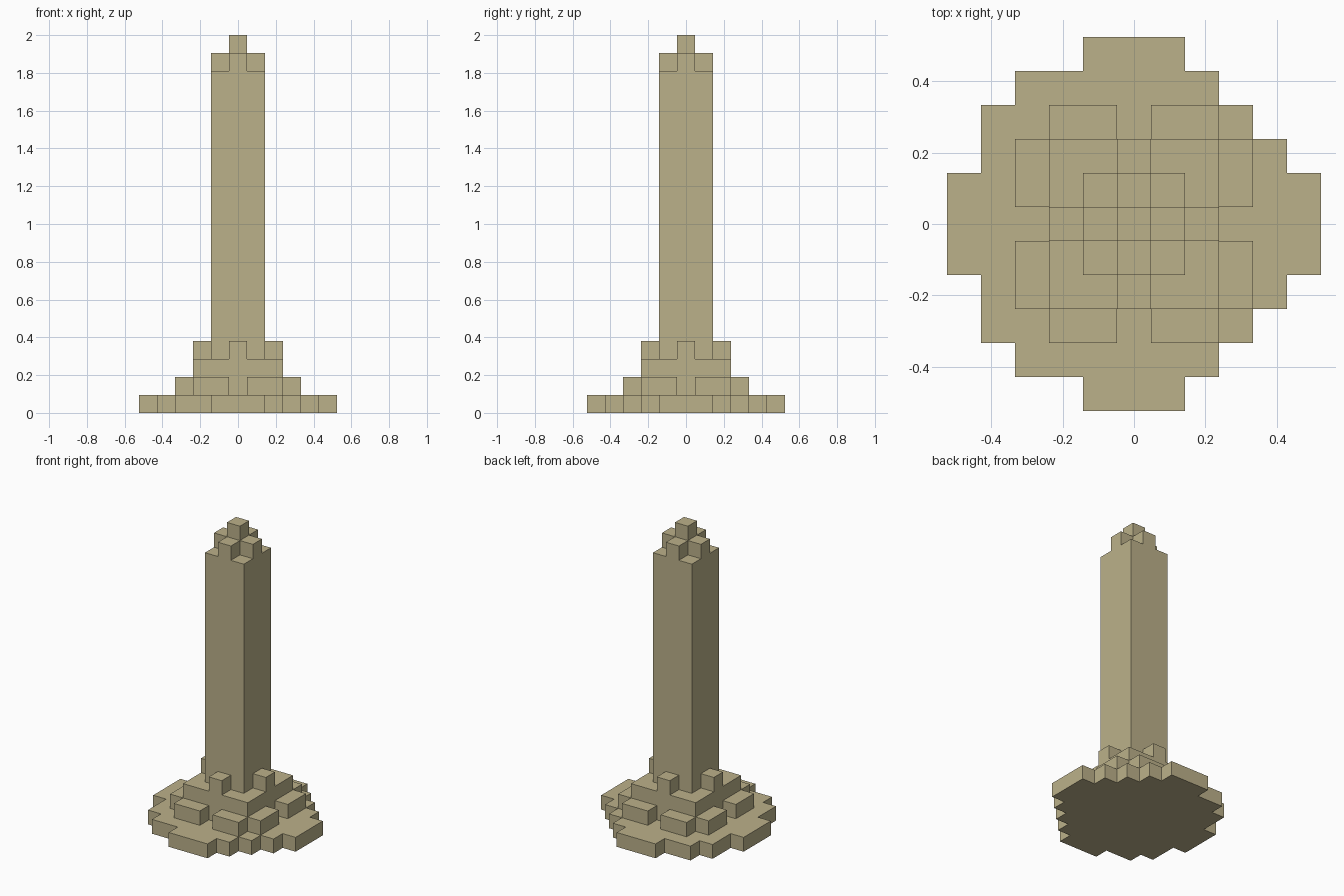
import bpy
import bmesh

cube = bpy.data.objects.get("Cube")
if cube:
    bpy.data.objects.remove(cube, do_unlink=True)

U = 2 / 21  # one block

stone = bpy.data.materials.new("sandstone")
stone.use_nodes = True
colour = (0.50, 0.44, 0.255, 1)
stone.diffuse_color = colour
stone.node_tree.nodes["Principled BSDF"].inputs["Base Color"].default_value = colour


def prism(name, outline, bottom, top):
    """Extrude a flat outline, measured in blocks, between two heights."""
    bm = bmesh.new()
    face = bm.faces.new([bm.verts.new((x * U, y * U, bottom * U)) for x, y in outline])
    raised = bmesh.ops.extrude_face_region(bm, geom=[face], use_keep_orig=True)["geom"]
    bmesh.ops.translate(bm, vec=(0, 0, (top - bottom) * U),
                        verts=[v for v in raised if isinstance(v, bmesh.types.BMVert)])
    bmesh.ops.dissolve_limit(bm, angle_limit=0.01, verts=bm.verts[:], edges=bm.edges[:])
    bmesh.ops.recalc_face_normals(bm, faces=bm.faces[:])
    mesh = bpy.data.meshes.new(name)
    bm.to_mesh(mesh)
    bm.free()
    mesh.materials.append(stone)
    obj = bpy.data.objects.new(name, mesh)
    bpy.context.collection.objects.link(obj)
    return obj


def block(name, x, y, width, depth, bottom, top):
    w, d = width / 2, depth / 2
    return prism(name, [(x - w, y - d), (x + w, y - d), (x + w, y + d), (x - w, y + d)],
                 bottom, top)


# Stepped round base: (outer y, left x, right x) of each band up to the middle one
bands = [(5.5, -1.5, 1.5), (4.5, -3.5, 2.5), (3.5, -4.5, 3.5),
         (2.5, -4.5, 4.5), (1.5, -5.5, 5.5)]
right, left = [], []
for i, (y, x0, x1) in enumerate(bands):
    inner = bands[i + 1][0] if i + 1 < len(bands) else 0
    right += [(x1, -y), (x1, -inner)]
    left += [(x0, -y), (x0, -inner)]
right += [(x, -y) for x, y in reversed(right[:-1])]
left += [(x, -y) for x, y in reversed(left[:-1])]
prism("base", right + left[::-1], 0, 1)

# Plinth, column and tip
block("plinth", 0, 0, 5, 5, 1, 3)
block("column", 0, 0, 3, 3, 3, 19)
block("tip", 0, 0, 1, 1, 19, 21)

# Blocks repeated on the four sides
for side, dx, dy in (("front", 0, -1), ("back", 0, 1), ("left", 1, 0), ("right", -1, 0)):
    block(side + "_crown_block", dx, dy, 1, 1, 19, 20)
    block(side + "_plinth_block", 2 * dx, 2 * dy, 1, 1, 3, 4)
    for n, s in enumerate((-1.5, 1.5), 1):
        block(f"{side}_step_{n}", 3 * dx + s * abs(dy), 3 * dy + s * abs(dx),
              1 + abs(dy), 1 + abs(dx), 1, 2)
